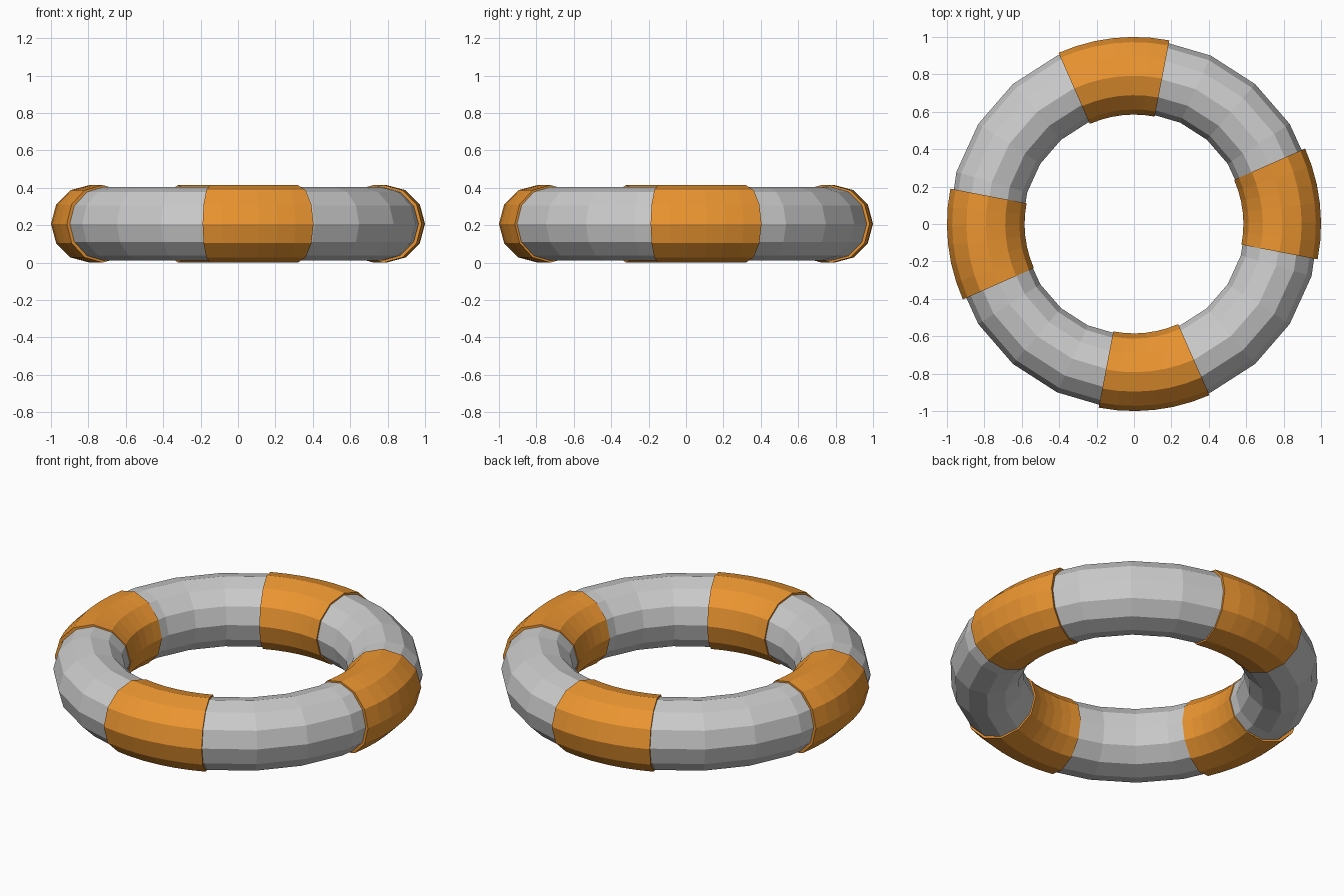
import bpy
from math import cos, sin, pi, radians

if "Cube" in bpy.data.objects:
    bpy.data.objects.remove(bpy.data.objects["Cube"])

R = 0.7925        # ring centre-line radius
R_BAND = 0.2075   # tube radius of the bands (also the centre height)
R_TUBE = 0.1970   # tube radius of the ring
SIDES = 12


def sweep(name, rings, closed=False, material=None):
    """Sweep a 12-sided section around z; rings = (angle, tube radius)."""
    verts, faces = [], []
    for a, r in rings:
        for j in range(SIDES):
            b = 2 * pi * j / SIDES
            d = R + r * cos(b)
            verts.append((d * cos(a), d * sin(a), R_BAND + r * sin(b)))
    n = len(rings)
    for i in range(n if closed else n - 1):
        k = (i + 1) % n
        for j in range(SIDES):
            m = (j + 1) % SIDES
            faces.append((i * SIDES + j, k * SIDES + j, k * SIDES + m, i * SIDES + m))
    mesh = bpy.data.meshes.new(name)
    mesh.from_pydata(verts, [], faces)
    if material:
        mesh.materials.append(material)
    obj = bpy.data.objects.new(name, mesh)
    bpy.context.collection.objects.link(obj)
    return obj


orange = bpy.data.materials.new("orange")
orange.diffuse_color = (0.83, 0.30, 0.03, 1)
orange.use_nodes = True
orange.node_tree.nodes["Principled BSDF"].inputs["Base Color"].default_value = orange.diffuse_color

# grey float ring
sweep("float_ring", [(2 * pi * i / 22, R_TUBE) for i in range(22)], closed=True)

# four orange bands with small end lips
START, END, STEPS = -10.9, 23.8, 6
for q in range(4):
    angles = [radians(90 * q + START + (END - START) * i / STEPS) for i in range(STEPS + 1)]
    rings = [(angles[0], 0.19)] + [(a, R_BAND) for a in angles] + [(angles[-1], 0.19)]
    sweep(f"band_{q + 1}", rings, material=orange)
